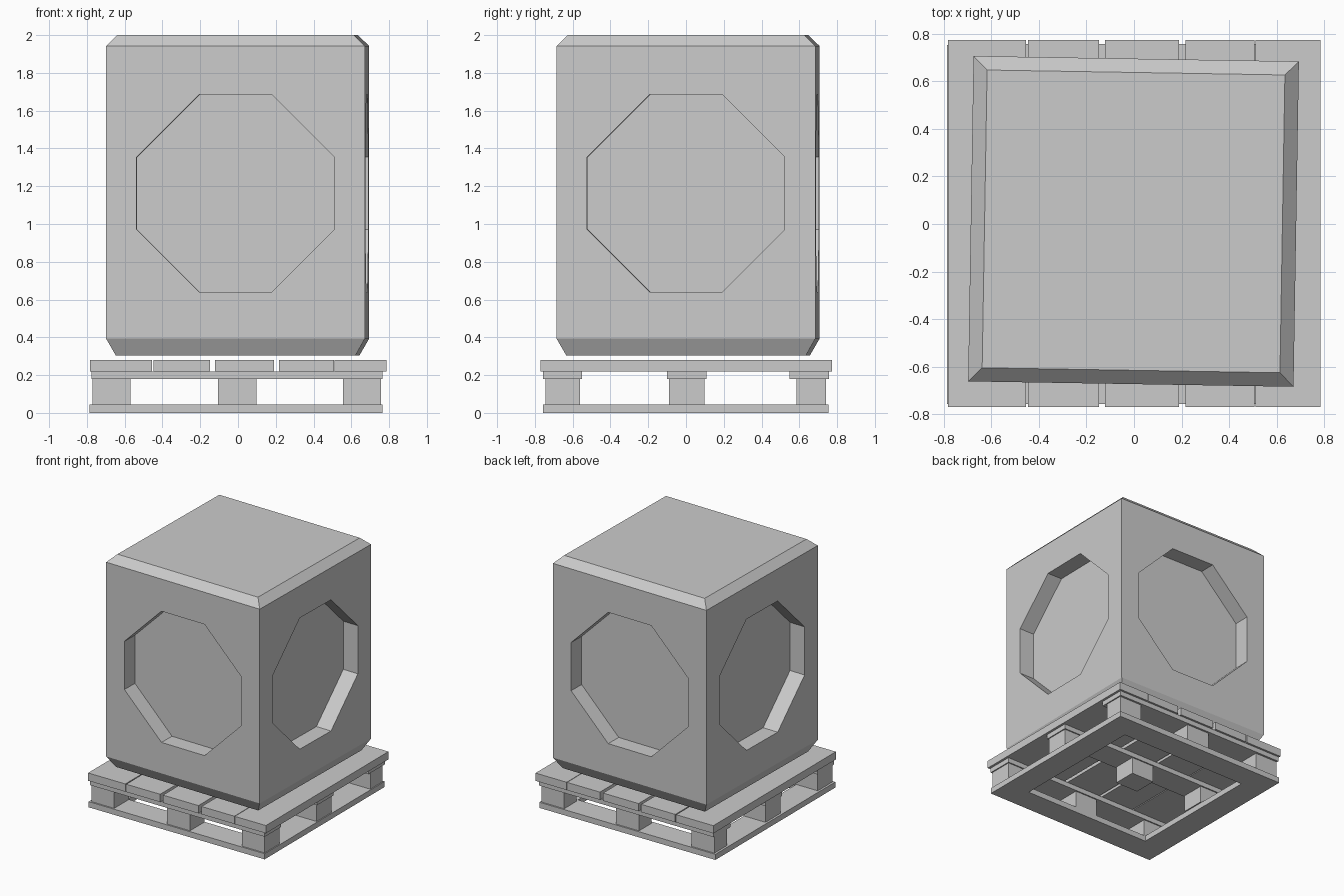
import bpy, bmesh, math
from mathutils import Matrix, Vector

if "Cube" in bpy.data.objects:
    bpy.data.objects.remove(bpy.data.objects["Cube"])


def make_object(name, bm):
    bmesh.ops.recalc_face_normals(bm, faces=bm.faces)
    mesh = bpy.data.meshes.new(name)
    bm.to_mesh(mesh)
    bm.free()
    ob = bpy.data.objects.new(name, mesh)
    bpy.context.collection.objects.link(ob)
    return ob


def loft(bm, rings):
    """Skin a stack of equal-length point rings and cap both ends."""
    loops = [[bm.verts.new(p) for p in ring] for ring in rings]
    for a, b in zip(loops, loops[1:]):
        for i in range(len(a)):
            j = (i + 1) % len(a)
            bm.faces.new((a[i], a[j], b[j], b[i]))
    bm.faces.new(loops[0][::-1])
    bm.faces.new(loops[-1])


def board(name, x, y, z):
    bm = bmesh.new()
    loft(bm, [[(x[0], y[0], h), (x[1], y[0], h), (x[1], y[1], h), (x[0], y[1], h)] for h in z])
    return make_object(name, bm)


# Pallet: deck planks along y
for i, x in enumerate([(-0.783, -0.455), (-0.447, -0.147), (-0.123, 0.19),
                       (0.217, 0.507), (0.511, 0.785)]):
    board(f"deck_plank_{i}", x, (-0.77, 0.774), (0.218, 0.28))

# Pallet: cross boards along x, with three blocks under each
xs = [(-0.77, -0.57), (-0.105, 0.098), (0.555, 0.757)]
ys = [(-0.745, -0.56), (-0.09, 0.098), (0.585, 0.742)]
for i, y in enumerate([(-0.757, -0.55), (-0.1, 0.108), (0.547, 0.758)]):
    board(f"cross_board_{i}", (-0.775, 0.766), y, (0.18, 0.218))
    for j, x in enumerate(xs):
        board(f"block_{i}_{j}", x, ys[i], (0.045, 0.18))

# Pallet: bottom frame
for i, y in enumerate([(-0.757, -0.56), (0.56, 0.754)]):
    board(f"bottom_runner_{i}", (-0.787, 0.765), y, (0.0, 0.045))
for i, x in enumerate([(-0.787, -0.58), (0.56, 0.765)]):
    board(f"bottom_side_{i}", x, (-0.56, 0.56), (0.0, 0.045))

# Crate body with chamfered top and bottom
bm = bmesh.new()
loft(bm, [[(-h, -h, z), (h, -h, z), (h, h, z), (-h, h, z)]
          for z, h in [(0.305, 0.635), (0.393, 0.685), (1.942, 0.685), (2.0, 0.627)]])
crate = make_object("crate_body", bm)

# Octagonal recess cutters, one per side
R, F, ZC, DEPTH = 0.523, 0.192, 1.163, 0.13
octagon = [(R, F), (F, R), (-F, R), (-R, F), (-R, -F), (-F, -R), (F, -R), (R, -F)]
bm = bmesh.new()
for k in range(4):
    rot = Matrix.Rotation(k * math.pi / 2, 3, 'Z')
    loft(bm, [[rot @ Vector((a, y, ZC + b)) for a, b in octagon]
              for y in (-0.785, -0.685 + DEPTH)])
cutter = make_object("recess_cutter", bm)
cutter.hide_render = True

mod = crate.modifiers.new("recesses", 'BOOLEAN')
mod.operation = 'DIFFERENCE'
mod.solver = 'EXACT'
mod.object = cutter
bpy.context.view_layer.update()
bpy.context.view_layer.objects.active = crate
bpy.ops.object.modifier_apply(modifier=mod.name)
bpy.data.objects.remove(cutter)

# Crate sits slightly askew on the pallet
crate.location = (-0.002, 0.011, 0)
crate.rotation_euler.z = math.radians(-0.95)
